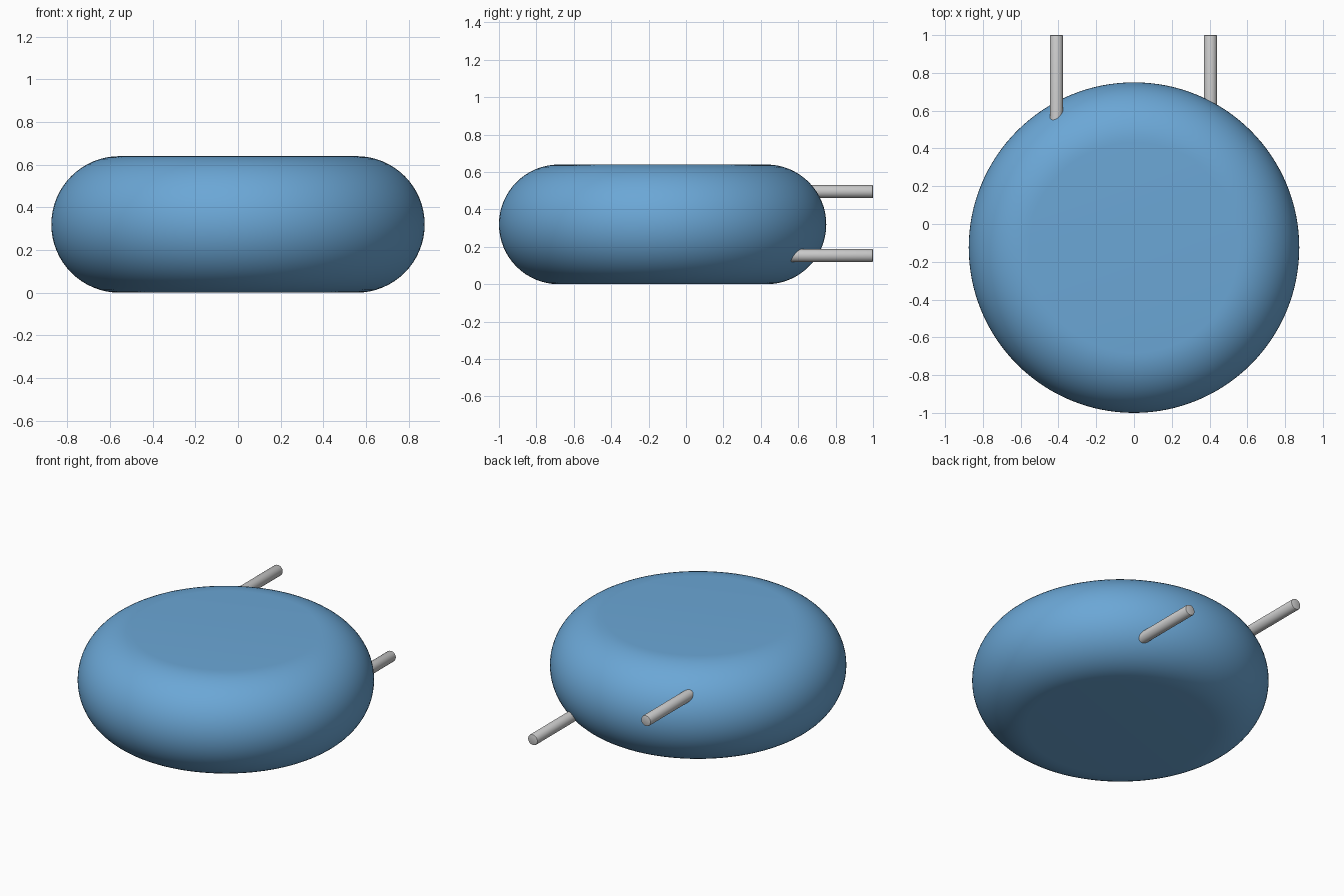
import bpy, bmesh, math
from mathutils import Matrix, Vector

if "Cube" in bpy.data.objects:
    bpy.data.objects.remove(bpy.data.objects["Cube"])


def finish(bm, name, color=None, angle=40):
    bmesh.ops.recalc_face_normals(bm, faces=bm.faces)
    mesh = bpy.data.meshes.new(name)
    bm.to_mesh(mesh)
    bm.free()
    obj = bpy.data.objects.new(name, mesh)
    bpy.context.collection.objects.link(obj)
    if color:
        mat = bpy.data.materials.new(name + "_paint")
        mat.diffuse_color = color
        mat.use_nodes = True
        mat.node_tree.nodes["Principled BSDF"].inputs["Base Color"].default_value = mat.diffuse_color
        mesh.materials.append(mat)
    bpy.ops.object.select_all(action='DESELECT')
    obj.select_set(True)
    bpy.context.view_layer.objects.active = obj
    bpy.ops.object.shade_smooth_by_angle(angle=math.radians(angle))
    return obj


# Round tank: flat discs joined by a half-circle rim, spun around z
CENTRE_Y, FLAT_R, RIM_R = -0.125, 0.555, 0.32
RIM_STEPS, SIDES = 32, 128
profile = [(0, 0)]
for i in range(RIM_STEPS + 1):
    a = -math.pi / 2 + math.pi * i / RIM_STEPS
    profile.append((FLAT_R + RIM_R * math.cos(a), RIM_R + RIM_R * math.sin(a)))
profile.append((0, 2 * RIM_R))

bm = bmesh.new()
verts = [bm.verts.new((r, CENTRE_Y, z)) for r, z in profile]
edges = [bm.edges.new(pair) for pair in zip(verts, verts[1:])]
bmesh.ops.spin(bm, geom=verts + edges, cent=(0, CENTRE_Y, 0), axis=(0, 0, 1),
               angle=math.tau, steps=SIDES, use_merge=True)
bmesh.ops.remove_doubles(bm, verts=bm.verts, dist=1e-5)
finish(bm, "tank_body", (0.147, 0.386, 0.672, 1))


# Pipes leaving the back of the tank, with softened outer ends
def pipe(name, x, z, y0=0.48, y1=1.0, radius=0.035):
    bm = bmesh.new()
    place = Matrix.Translation(Vector((x, (y0 + y1) / 2, z))) @ Matrix.Rotation(math.pi / 2, 4, 'X')
    bmesh.ops.create_cone(bm, cap_ends=True, segments=32, radius1=radius,
                          radius2=radius, depth=y1 - y0, matrix=place)
    rim = [e for e in bm.edges if all(v.co.y > y1 - 1e-4 for v in e.verts)]
    bmesh.ops.bevel(bm, geom=rim, offset=0.006, segments=2, profile=0.5, affect='EDGES')
    finish(bm, name)


pipe("upper_pipe", -0.41, 0.495)
pipe("lower_pipe", 0.405, 0.153)
